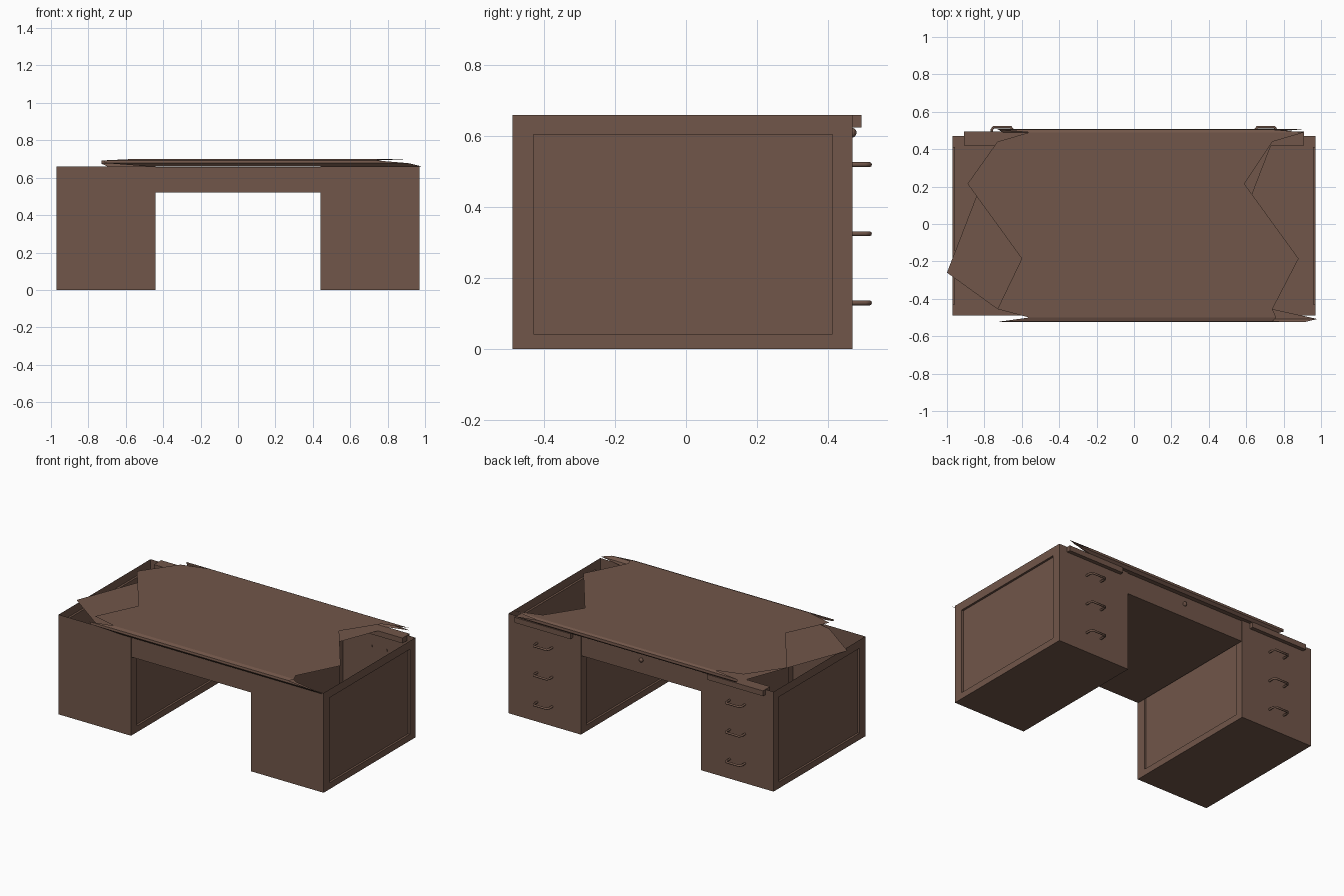
import bpy, bmesh, math
from mathutils import Vector

if "Cube" in bpy.data.objects:
    bpy.data.objects.remove(bpy.data.objects["Cube"])

wood = bpy.data.materials.new("brown_wood")
wood.diffuse_color = (0.165, 0.093, 0.067, 1)
wood.use_nodes = True
wood.node_tree.nodes["Principled BSDF"].inputs["Base Color"].default_value = wood.diffuse_color


def add(name, bm):
    me = bpy.data.meshes.new(name)
    bm.to_mesh(me)
    bm.free()
    ob = bpy.data.objects.new(name, me)
    bpy.context.collection.objects.link(ob)
    me.materials.append(wood)
    return ob


def box_bm(x0, x1, y0, y1, z0, z1):
    bm = bmesh.new()
    bmesh.ops.create_cube(bm, size=1)
    for v in bm.verts:
        v.co = ((x0 + x1) / 2 + v.co.x * (x1 - x0),
                (y0 + y1) / 2 + v.co.y * (y1 - y0),
                (z0 + z1) / 2 + v.co.z * (z1 - z0))
    return bm


def pedestal(name, s):
    # open-topped shell with recessed panels on both flanks
    bm = box_bm(min(.44 * s, .97 * s), max(.44 * s, .97 * s), -.49, .47, 0, .66)
    bm.normal_update()
    top = [f for f in bm.faces if f.normal.z > .9]
    bmesh.ops.delete(bm, geom=top, context='FACES_ONLY')
    for f in [f for f in bm.faces if abs(f.normal.x) > .9]:
        d = f.normal.x
        bmesh.ops.inset_individual(bm, faces=[f], thickness=.05)
        for v in f.verts:
            v.co.y = -.43 if v.co.y < 0 else .413
            v.co.z = .042 if v.co.z < .3 else .605
        r = bmesh.ops.extrude_discrete_faces(bm, faces=[f])
        for v in r['faces'][0].verts:
            v.co.x -= d * .014
    add(name, bm)


def handle(name, x, z):
    # bent flat bow handle
    cu = bpy.data.curves.new(name, 'CURVE')
    cu.dimensions = '3D'
    cu.bevel_depth = .007
    cu.bevel_resolution = 2
    cu.use_fill_caps = True
    sp = cu.splines.new('POLY')
    pts = [(-.055, .465), (-.055, .505), (-.045, .518), (.045, .518), (.055, .505), (.055, .465)]
    sp.points.add(len(pts) - 1)
    for p, (px, py) in zip(sp.points, pts):
        p.co = (x + px, py, z, 1)
    ob = bpy.data.objects.new(name, cu)
    bpy.context.collection.objects.link(ob)
    cu.materials.append(wood)


for side, s in (("left", -1), ("right", 1)):
    pedestal(side + "_pedestal", s)
    xs = sorted((.5 * s, .91 * s))
    add(side + "_pull_out_board", box_bm(xs[0], xs[1], .42, .495, .625, .66))
    for i, z in enumerate((.13, .325, .52)):
        handle(f"{side}_drawer_handle_{i + 1}", .705 * s, z)

# centre drawer between the pedestals
add("centre_drawer", box_bm(-.44, .44, -.487, .465, .52, .658))
bm = bmesh.new()
bmesh.ops.create_uvsphere(bm, u_segments=12, v_segments=8, radius=.014)
for v in bm.verts:
    v.co += Vector((0, .467, .61))
add("drawer_knob", bm)


def sheet(name, pts, z):
    bm = bmesh.new()
    f = bm.faces.new([bm.verts.new((x, y, z)) for x, y in pts])
    bmesh.ops.triangulate(bm, faces=[f])
    bm.normal_update()
    add(name, bm)


# ragged desk top: upper sheet, lower sheet, front and back edge strips
sheet("top_surface", [(-.73, -.455), (.74, -.455), (.88, -.185), (.59, .215),
                      (.74, .44), (-.73, .44), (-.89, .215), (-.60, -.185)], .70)
sheet("top_underside", [(-.73, .44), (-1.0, -.26), (-.73, -.455),
                        (.74, -.455), (.47, -.26), (.74, .44)], .661)


def strip(name, rows):
    bm = bmesh.new()
    vs = [(bm.verts.new((a, y, z)), bm.verts.new((b, y, z))) for a, b, y, z in rows]
    for p, q in zip(vs, vs[1:]):
        bm.faces.new((p[0], p[1], q[1], q[0]))
    bmesh.ops.recalc_face_normals(bm, faces=bm.faces)
    add(name, bm)


strip("top_front_edge", [(-.73, .74, -.455, .70), (-.56, .76, -.50, .70),
                         (-.72, .74, -.522, .692), (-.71, .91, -.525, .678),
                         (-.49, .98, -.508, .661), (-.73, .74, -.455, .661)])
strip("top_back_edge", [(-.73, .74, .44, .70), (-.56, .91, .49, .70),
                        (-.73, .74, .505, .692), (-.73, .90, .507, .675),
                        (-.70, .74, .49, .661), (-.73, .74, .44, .661)])
